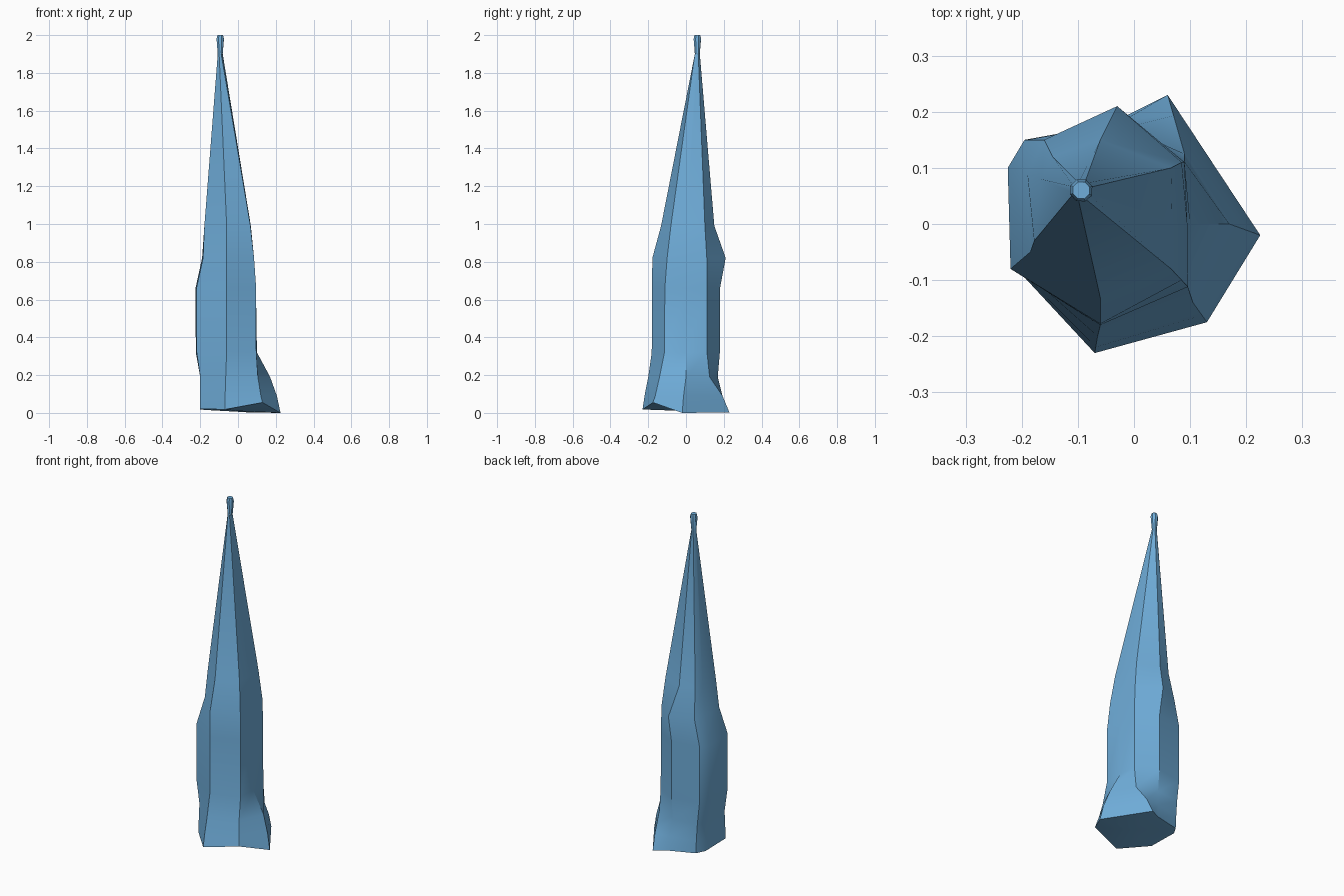
import bpy, bmesh, math

if "Cube" in bpy.data.objects:
    bpy.data.objects.remove(bpy.data.objects["Cube"])

# Body cross-sections: height, then corners in order
# front, front-right, right, back-right, back, back-left, left, front-left
BODY = [
    (0.00, [(-.07, -.23), (.13, -.175), (.225, -.02), (.06, .23), (-.01, .195), (-.17, .15), (-.2, .1), (-.2, -.09)]),
    (0.19, [(-.065, -.2), (.105, -.14), (.17, 0), (.09, .125), (-.03, .168), (-.18, .15), (-.2, .1), (-.2, -.08)]),
    (0.66, [(-.06, -.18), (.096, -.112), (.095, 0), (.09, .11), (-.03, .18), (-.195, .15), (-.225, .1), (-.22, -.08)]),
    (0.82, [(-.06, -.178), (.085, -.1), (.085, 0), (.085, .11), (-.03, .21), (-.16, .15), (-.19, .09), (-.185, -.05)]),
    (0.99, [(-.06, -.132), (.066, -.08), (.068, 0), (.066, .1), (-.06, .15), (-.145, .12), (-.165, .08), (-.178, -.03)]),
]
# Tip cross-sections: height and radius
TIP = [(1.90, .014), (1.98, .021), (2.00, .016)]
SIDES = 8


def blend(a, b, t):
    return [(p[0] + (q[0] - p[0]) * t, p[1] + (q[1] - p[1]) * t) for p, q in zip(a, b)]


def tip_ring(radius):
    angles = [math.radians(-115 + 45 * k) for k in range(SIDES)]
    return [(-.094 + radius * math.cos(a), .06 + radius * math.sin(a)) for a in angles]


# Flared foot bulges near the ground and pulls in to the shaft at 0.32
foot, flare, shaft = BODY[0][1], BODY[1][1], BODY[2][1]
sections = [BODY[0], (.09, blend(foot, flare, .35)), BODY[1],
            (.32, blend(flare, shaft, .93))]
sections += BODY[2:] + [(z, tip_ring(r)) for z, r in TIP]

bm = bmesh.new()
rings = [[bm.verts.new((x, y, z)) for x, y in pts] for z, pts in sections]

# The underside rises slightly toward the front and left
for k, v in enumerate(rings[0]):
    v.co.z = .055 if k == 1 else max(0, .01 - .05 * v.co.x - .02 * v.co.y)

# Walls of the spire
for lo, hi in zip(rings, rings[1:]):
    for k in range(SIDES):
        j = (k + 1) % SIDES
        bm.faces.new((lo[k], lo[j], hi[j], hi[k]))

# Underside and tip caps
base = bm.verts.new((0, 0, .01))
for k in range(SIDES):
    bm.faces.new((base, rings[0][(k + 1) % SIDES], rings[0][k]))
bm.faces.new(rings[-1])
bmesh.ops.recalc_face_normals(bm, faces=bm.faces)

mesh = bpy.data.meshes.new("crystal_spire")
bm.to_mesh(mesh)
bm.free()
spire = bpy.data.objects.new("crystal_spire", mesh)
bpy.context.collection.objects.link(spire)

# Single blue colour
mat = bpy.data.materials.new("sky blue")
mat.diffuse_color = (0.16, 0.42, 0.70, 1)
mat.use_nodes = True
mat.node_tree.nodes["Principled BSDF"].inputs["Base Color"].default_value = mat.diffuse_color
mesh.materials.append(mat)

bpy.context.view_layer.objects.active = spire
spire.select_set(True)
bpy.ops.object.shade_smooth_by_angle(angle=math.radians(32))
